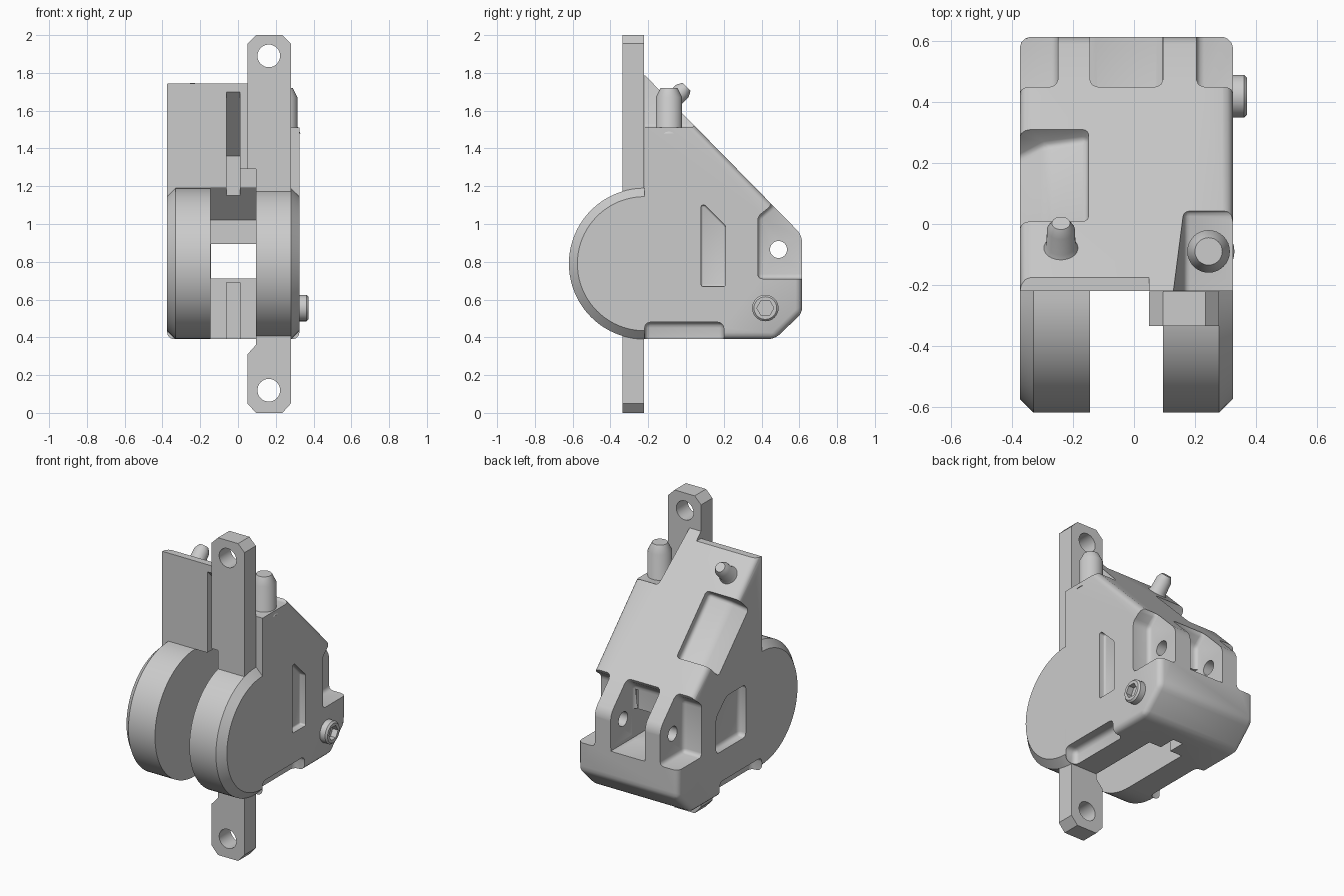
import bpy, bmesh, math
from mathutils import Vector

if "Cube" in bpy.data.objects:
    bpy.data.objects.remove(bpy.data.objects["Cube"])

X, Y, Z = Vector((1, 0, 0)), Vector((0, 1, 0)), Vector((0, 0, 1))


def prism(name, pts, lo, hi, u=Y, v=Z, w=X, origin=(0, 0, 0), bevel=0, seg=3, pick=None):
    """Extrude a u/v outline along w from lo to hi, bevelling the picked edges."""
    o = Vector(origin)
    bm = bmesh.new()
    rings = [[bm.verts.new(o + u * a + v * b + w * t) for a, b in pts] for t in (lo, hi)]
    n = len(pts)
    bm.faces.new(rings[0])
    bm.faces.new(rings[1][::-1])
    for i in range(n):
        j = (i + 1) % n
        bm.faces.new((rings[0][i], rings[1][i], rings[1][j], rings[0][j]))
    bmesh.ops.recalc_face_normals(bm, faces=bm.faces)
    if bevel:
        edges = [e for e in bm.edges
                 if pick is None or pick((e.verts[0].co + e.verts[1].co) / 2)]
        bmesh.ops.bevel(bm, geom=edges, offset=bevel, segments=seg, profile=0.5,
                        affect='EDGES', clamp_overlap=True)
    me = bpy.data.meshes.new(name)
    bm.to_mesh(me)
    bm.free()
    ob = bpy.data.objects.new(name, me)
    bpy.context.collection.objects.link(ob)
    return ob


def rect(a0, b0, a1, b1):
    return [(a0, b0), (a1, b0), (a1, b1), (a0, b1)]


def circle(a, b, r, n=32):
    return [(a + r * math.cos(math.tau * i / n), b + r * math.sin(math.tau * i / n)) for i in range(n)]


def lathe(name, profile, origin, axis, n=32):
    """Spin (radius, height) points about an axis."""
    bm = bmesh.new()
    q = Z.rotation_difference(axis)
    rings = [[bm.verts.new(Vector(origin) + q @ Vector((x, y, h))) for x, y in circle(0, 0, r, n)]
             for r, h in profile]
    for a, b in zip(rings, rings[1:]):
        for i in range(n):
            j = (i + 1) % n
            bm.faces.new((a[i], a[j], b[j], b[i]))
    bm.faces.new(rings[0][::-1])
    bm.faces.new(rings[-1])
    bmesh.ops.recalc_face_normals(bm, faces=bm.faces)
    me = bpy.data.meshes.new(name)
    bm.to_mesh(me)
    bm.free()
    ob = bpy.data.objects.new(name, me)
    bpy.context.collection.objects.link(ob)
    return ob


def cut(target, cutter):
    cutter.hide_render = True
    m = target.modifiers.new("cut", 'BOOLEAN')
    m.operation, m.solver, m.object = 'DIFFERENCE', 'EXACT', cutter
    bpy.context.view_layer.objects.active = target
    bpy.ops.object.modifier_apply(modifier=m.name)
    bpy.data.objects.remove(cutter)


def smooth(ob):
    bpy.ops.object.select_all(action='DESELECT')
    ob.select_set(True)
    bpy.context.view_layer.objects.active = ob
    bpy.ops.object.shade_smooth_by_angle(angle=math.radians(32))


L, R = -0.375, 0.325      # outer sides of the housing
GL, GR = -0.145, 0.095    # central gap
FRONT = -0.22

# Housing: side profile with rounded outer edges, sharp front plane
outline = [(FRONT, 0.39), (0.47, 0.39), (0.615, 0.53), (0.615, 0.94), (FRONT, 1.75 + 0.04), (FRONT, 1.2)]
housing = prism("housing", outline, L, R, bevel=0.035,
                pick=lambda c: c.y > FRONT + 0.01 and c.z < 2 and not (L + .01 < c.x < R - .01 and c.z < 0.5 and c.y < .3))
# trim the top so the front plate ends at the right height
cut(housing, prism("c", rect(-0.5, 1.745, 0.3, 2), -0.6, 0.05))

# Central cavity, stepped openings, slot and rear through hole
cut(housing, prism("c", [(-0.5, 0.2), (0.25, 0.2), (0.25, 1.02), (0.08, 1.19), (-0.5, 1.19)], GL, GR))
cut(housing, prism("c", rect(-0.5, 0.8, 0.04, 1.29), -0.06, GR))
cut(housing, prism("c", [(-0.5, 1.1), (0.12, 1.1), (0.12, 1.36), (FRONT, 1.7), (-0.5, 1.7)], -0.06, 0.01))
cut(housing, prism("c", rect(0.1, 0.2, 0.36, 0.69), -0.06, 0.01))
cut(housing, prism("c", rect(0.1, 0.711, 0.9, 0.895), GL + 0.001, GR - 0.001))

# Rear pockets leaving two lugs above the base block
pocket = [(0.38, 0.71), (0.9, 0.71), (0.9, 1.5), (0.455, 1.5), (0.455, 1.1), (0.38, 1.04)]
for a, b in ((-0.7, -0.25), (GL, GR), (0.205, 0.7)):
    cut(housing, prism("c", pocket, a, b, bevel=0.025))
cut(housing, prism("c", circle(0.49, 0.865, 0.045), -0.6, 0.6))

# Side recesses: slim on the right, wide on the left
cut(housing, prism("c", [(0.08, 0.67), (0.21, 0.67), (0.21, 0.99), (0.10, 1.10), (0.08, 1.10)],
                   R - 0.04, R + 0.2, bevel=0.012))
cut(housing, prism("c", [(-0.06, 0.67), (0.235, 0.67), (0.235, 0.9), (0.13, 1.0), (-0.06, 1.0)],
                   L - 0.2, L + 0.05, bevel=0.025))
# Notches along both lower edges
for a, b in ((L - 0.2, L + 0.075), (R - 0.075, R + 0.2)):
    cut(housing, prism("c", rect(FRONT + 0.001, 0.2, 0.2, 0.48), a, b, bevel=0.03))

# Recess in the slope on the left, with a lowered outer edge
down = Vector((0, 0.7, -0.714)).normalized()
out = Vector((0, 0.714, 0.7)).normalized()
cut(housing, prism("c", [(-0.15, 0.2), (-0.15, -0.05), (-0.29, -0.075), (-0.5, -0.23), (-0.5, 0.2)],
                   0.0, 0.43, u=X, v=out, w=down, origin=(0, 0.01, 1.558), bevel=0.02))
# Ledge for the upright peg, with a sloped inner wall
cut(housing, prism("c", [(0.165, 1.51), (0.6, 1.51), (0.6, 2.1), (0.09, 2.1)], -0.5, 0.045,
                   u=X, v=Z, w=Y, bevel=0.02))
smooth(housing)

# Half-round front cheeks with a chamfered outer rim
arc = [(FRONT - 0.4 * math.sin(math.pi * i / 40), 0.79 + 0.4 * math.cos(math.pi * i / 40)) for i in range(41)]
for name, a, b, outer in (("left_cheek", L, GL, L), ("right_cheek", GR, R, R)):
    smooth(prism(name, arc, a, b, bevel=0.045, seg=1,
                 pick=lambda c: abs(c.x - outer) < 0.001 and c.y < FRONT - 0.001))

# Mounting strap with clipped corners and a hole at each end
strap = prism("mounting_strap",
              [(0.095, 0), (0.235, 0), (0.28, 0.05), (0.28, 1.955), (0.235, 2), (0.095, 2), (0.05, 1.955),
               (0.05, 1.29), (0.095, 1.29), (0.095, 0.36), (0.05, 0.31), (0.05, 0.05)],
              -0.335, -0.222, u=X, v=Z, w=Y)
for z in (0.12, 1.89):
    cut(strap, prism("c", circle(0.163, z, 0.06), -0.6, 0.1, u=X, v=Z, w=Y))
smooth(strap)

# Upright peg and slanted peg
smooth(lathe("upright_peg", [(0.085, 0), (0.07, 0.03), (0.07, 0.19), (0.045, 0.24)], (0.245, -0.09, 1.48), Z))
smooth(lathe("slanted_peg", [(0.065, 0), (0.048, 0.03), (0.046, 0.10), (0.03, 0.13)], (-0.24, -0.09, 1.635), out))

# Side bolt with hexagonal socket
bolt = lathe("side_bolt", [(0.07, 0), (0.07, 0.065), (0.06, 0.075)], (0.297, 0.42, 0.555), X)
cut(bolt, prism("c", circle(0.42, 0.555, 0.045, 6), 0.335, 0.5))
smooth(bolt)
